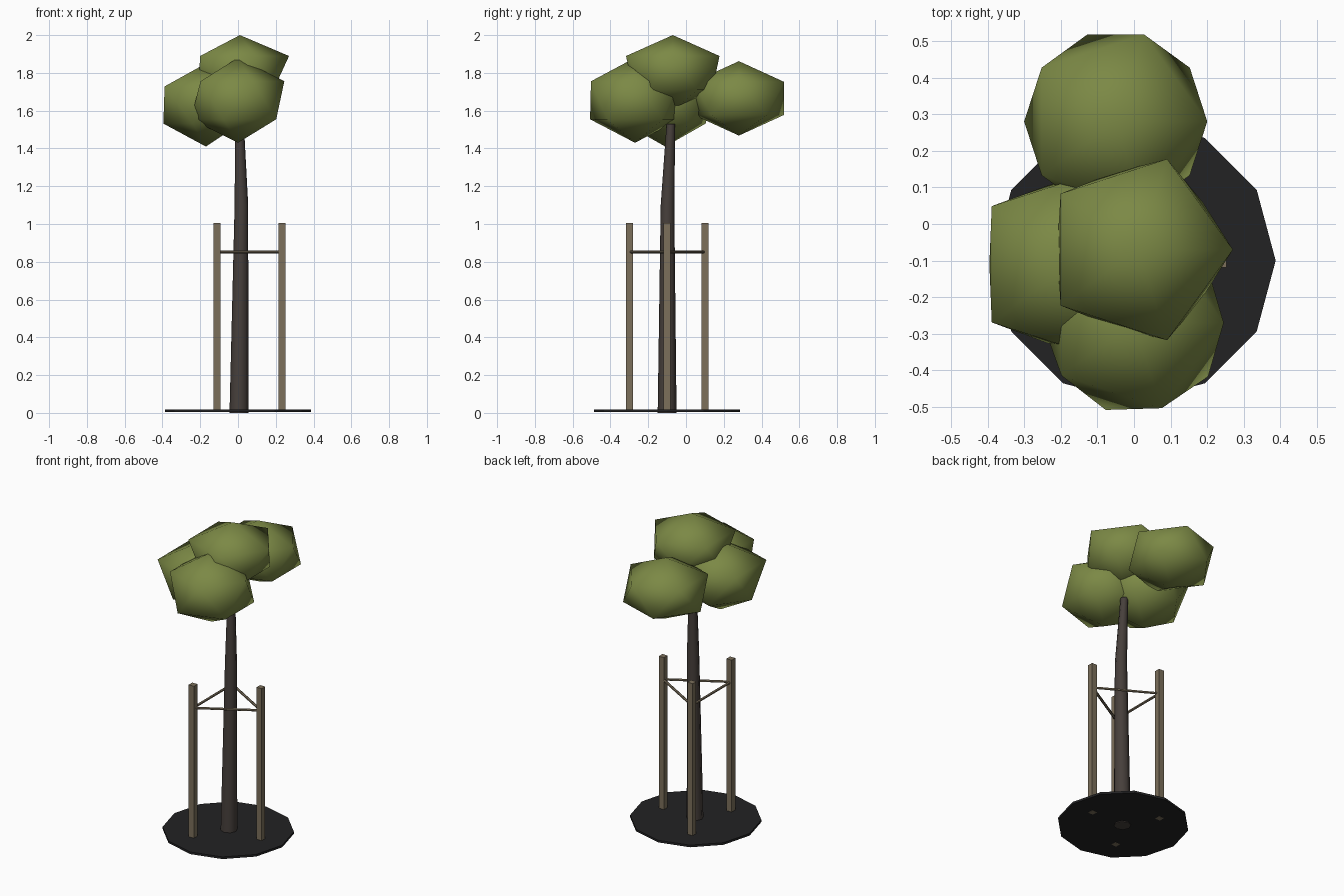
import bpy, bmesh, math
from mathutils import Vector

if "Cube" in bpy.data.objects:
    bpy.data.objects.remove(bpy.data.objects["Cube"])


def material(name, rgb):
    m = bpy.data.materials.new(name)
    m.use_nodes = True
    m.diffuse_color = (*rgb, 1)
    m.node_tree.nodes["Principled BSDF"].inputs["Base Color"].default_value = (*rgb, 1)
    return m


LEAF = material("leaf_green", (0.2, 0.25, 0.06))
BARK = material("dark_bark", (0.062, 0.05, 0.044))
WOOD = material("stake_wood", (0.2, 0.16, 0.105))
SOIL = material("dark_soil", (0.016, 0.016, 0.017))


def finish(name, bm, mat, smooth=False):
    mesh = bpy.data.meshes.new(name)
    bmesh.ops.recalc_face_normals(bm, faces=bm.faces[:])
    for f in bm.faces:
        f.smooth = smooth
    bm.to_mesh(mesh)
    bm.free()
    mesh.materials.append(mat)
    obj = bpy.data.objects.new(name, mesh)
    bpy.context.collection.objects.link(obj)
    return obj


def leaf_clump(name, centre, upper, lower, height):
    """Icosahedron with separate radii for its upper and lower rings."""
    bm = bmesh.new()
    bmesh.ops.create_icosphere(bm, subdivisions=1, radius=1)
    for v in bm.verts:
        r = (upper if v.co.z > 0 else lower) / 0.894
        v.co = Vector((v.co.x * r, v.co.y * r, v.co.z * height)) + Vector(centre)
    finish(name, bm, LEAF, True)


def loft(name, stations, sides, mat, smooth):
    """Skin horizontal rings given as (x, y, z, radius)."""
    bm = bmesh.new()
    rings = []
    for x, y, z, r in stations:
        angles = [2 * math.pi * i / sides for i in range(sides)]
        rings.append([bm.verts.new((x + r * math.cos(a), y + r * math.sin(a), z))
                      for a in angles])
    for a, b in zip(rings, rings[1:]):
        for i in range(sides):
            j = (i + 1) % sides
            bm.faces.new((a[i], a[j], b[j], b[i]))
    bm.faces.new(rings[0][::-1])
    bm.faces.new(rings[-1])
    obj = finish(name, bm, mat, smooth)
    if smooth:
        for p in obj.data.polygons:
            p.use_smooth = len(p.vertices) == 4
    return obj


def rod(name, start, end, radius):
    start, end = Vector(start), Vector(end)
    axis = end - start
    bm = bmesh.new()
    bmesh.ops.create_cone(bm, cap_ends=True, segments=6, radius1=radius,
                          radius2=radius, depth=axis.length)
    obj = finish(name, bm, WOOD)
    obj.location = (start + end) / 2
    obj.rotation_euler = axis.to_track_quat('Z', 'Y').to_euler()


# Soil disc and bent, tapering trunk
loft("soil_disc", [(0, -0.1, 0.005, 0.387), (0, -0.1, 0.019, 0.387)], 12, SOIL, False)
loft("trunk", [(0.005, -0.1, 0, 0.05), (0.018, -0.098, 1.1, 0.036),
               (0.008, -0.08, 1.53, 0.023)], 8, BARK, True)

# Crown clumps
leaf_clump("crown_top", (0.01, -0.07, 1.8), 0.26, 0.22, 0.2)
leaf_clump("crown_front", (0, -0.27, 1.655), 0.245, 0.25, 0.225)
leaf_clump("crown_side", (-0.17, -0.11, 1.63), 0.27, 0.225, 0.22)
leaf_clump("crown_back", (-0.05, 0.28, 1.665), 0.25, 0.25, 0.197)

# Three square stakes tied by a triangle of thin rails
spots = [(0.234, -0.1), (-0.112, 0.1), (-0.112, -0.3)]
for n, (x, y) in enumerate(spots, 1):
    bm = bmesh.new()
    bmesh.ops.create_cube(bm, size=1)
    for v in bm.verts:
        v.co = (x + v.co.x * 0.037, y + v.co.y * 0.037, 0.504 + v.co.z)
    finish(f"stake_{n}", bm, WOOD)
    nx, ny = spots[n % 3]
    rod(f"rail_{n}", (x, y, 0.852), (nx, ny, 0.852), 0.008)
